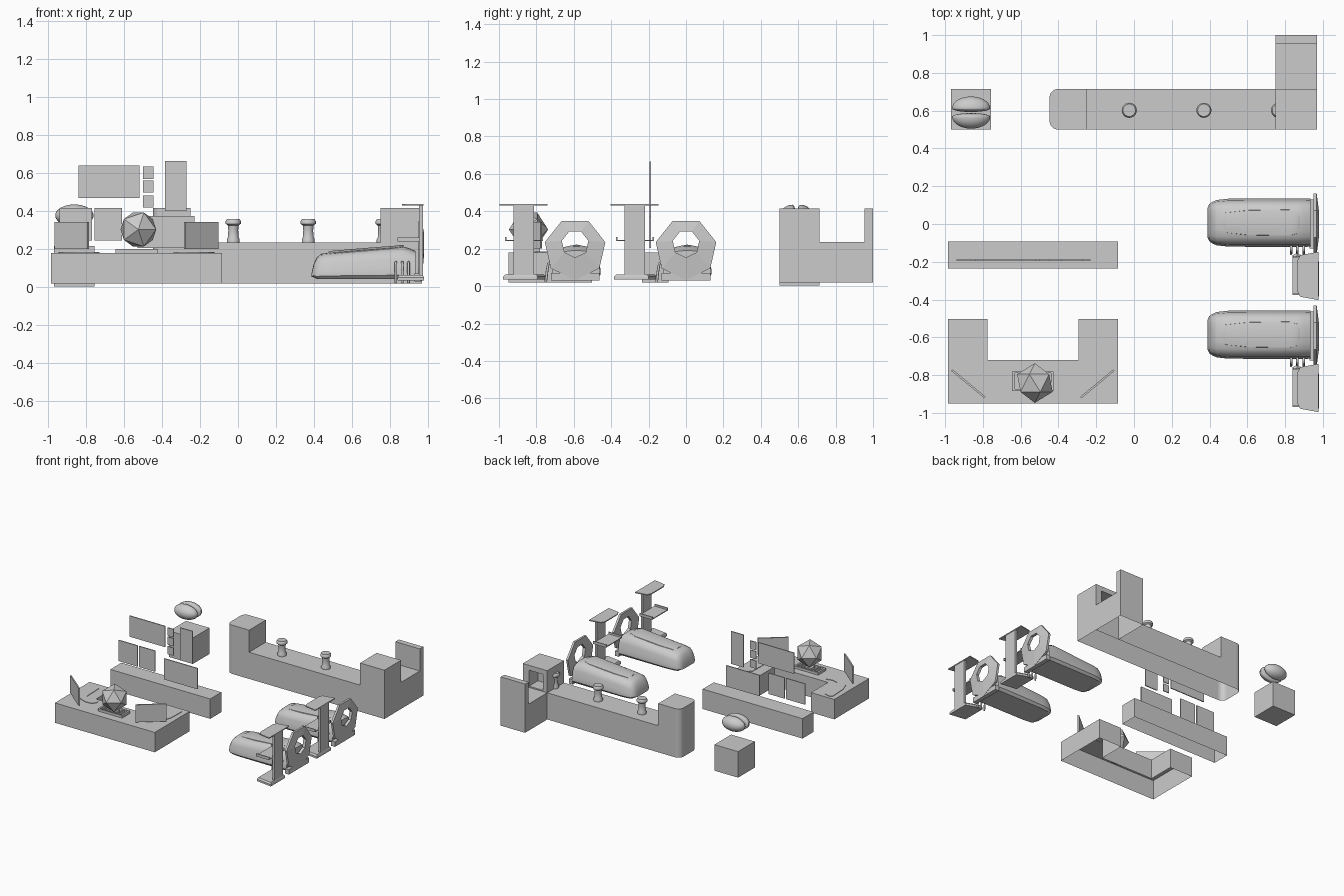
import bpy, bmesh, math
from mathutils import Matrix

if "Cube" in bpy.data.objects:
    bpy.data.objects.remove(bpy.data.objects["Cube"])


def finish(bm, name, smooth=False):
    bmesh.ops.recalc_face_normals(bm, faces=bm.faces)
    me = bpy.data.meshes.new(name)
    bm.to_mesh(me)
    bm.free()
    ob = bpy.data.objects.new(name, me)
    bpy.context.collection.objects.link(ob)
    bpy.ops.object.select_all(action='DESELECT')
    bpy.context.view_layer.objects.active = ob
    ob.select_set(True)
    if smooth:
        bpy.ops.object.shade_smooth_by_angle(angle=math.radians(35))
    return ob


def prism(name, pts, lo, hi, axis='z'):
    """Extrude a 2D outline along an axis."""
    put = {'z': lambda p, t: (p[0], p[1], t),
           'y': lambda p, t: (p[0], t, p[1]),
           'x': lambda p, t: (t, p[0], p[1])}[axis]
    bm = bmesh.new()
    a = [bm.verts.new(put(p, lo)) for p in pts]
    b = [bm.verts.new(put(p, hi)) for p in pts]
    bm.faces.new(a)
    bm.faces.new(b)
    for i in range(len(pts)):
        j = (i + 1) % len(pts)
        bm.faces.new((a[i], a[j], b[j], b[i]))
    return finish(bm, name)


def box(name, x0, x1, y0, y1, z0, z1):
    return prism(name, [(x0, y0), (x1, y0), (x1, y1), (x0, y1)], z0, z1)


def loft(name, rings, caps=True, close=False):
    """Skin a row of closed rings."""
    bm = bmesh.new()
    vs = [[bm.verts.new(p) for p in r] for r in rings]
    pairs = list(zip(vs, vs[1:])) + ([(vs[-1], vs[0])] if close else [])
    for a, b in pairs:
        for i in range(len(a)):
            j = (i + 1) % len(a)
            bm.faces.new((a[i], a[j], b[j], b[i]))
    if caps and not close:
        bm.faces.new(vs[0])
        bm.faces.new(vs[-1])
    return finish(bm, name, not close)


def open_bottom(ob):
    bm = bmesh.new()
    bm.from_mesh(ob.data)
    bad = [f for f in bm.faces if f.normal.z < -.9 and f.calc_center_median().z < .03]
    bmesh.ops.delete(bm, geom=bad, context='FACES_ONLY')
    bm.to_mesh(ob.data)
    bm.free()


# Long counter with rounded left end, niche in the tall right block
counter = prism('counter', [(-.447, .018), (.97, .018), (.97, .415), (.75, .415), (.75, .235),
                            (-.25, .235), (-.25, .415), (-.447, .415)], .5, .715, 'y')
bm = bmesh.new()
bm.from_mesh(counter.data)
ends = [e for e in bm.edges if all(v.co.x < -.44 for v in e.verts)
        and abs(e.verts[0].co.z - e.verts[1].co.z) > .1]
bmesh.ops.bevel(bm, geom=ends, offset=.045, segments=6, profile=.5, affect='EDGES')
bm.to_mesh(counter.data)
bm.free()
niche = box('niche_cutter', .79, .915, .6, .8, .245, .375)
niche.hide_render = True
niche.hide_viewport = False
cut = counter.modifiers.new('niche', 'BOOLEAN')
cut.operation, cut.object, cut.solver = 'DIFFERENCE', niche, 'EXACT'
bpy.context.view_layer.objects.active = counter
bpy.ops.object.modifier_apply(modifier='niche')
bpy.data.objects.remove(niche)
open_bottom(counter)
wing = prism('counter_wing', [(.715, .018), (1, .018), (1, .415), (.955, .415), (.955, .235), (.715, .235)],
             .75, .97, 'x')
open_bottom(wing)

# Turned bollards on the counter
for k, x in enumerate((-.025, .37, .765)):
    prof = [(.034, .235), (.034, .25), (.028, .262), (.026, .30), (.029, .325), (.04, .333), (.04, .347), (.033, .358)]
    loft(f'bollard_{k}', [[(x + r * math.cos(i * math.tau / 20), .602 + r * math.sin(i * math.tau / 20), z)
                           for i in range(20)] for r, z in prof])

# Cube pedestal with a floating two-lobed bean
box('pedestal', -.97, -.757, .5, .715, .004, .216)
for s in (1, -1):
    bm = bmesh.new()
    bmesh.ops.create_uvsphere(bm, u_segments=28, v_segments=16, radius=1)
    for v in bm.verts:
        x, y, z = v.co
        v.co = (-.862 + .101 * x, .59 + s * (.022 + (.063 if y > 0 else .019) * y), .377 + .058 * z)
    finish(bm, f'bean_lobe_{"back" if s > 0 else "front"}', True)

# U-shaped front console
open_bottom(prism('front_console', [(-.985, -.95), (-.085, -.95), (-.085, -.502), (-.295, -.502),
                                    (-.295, -.72), (-.775, -.72), (-.775, -.502), (-.985, -.502)], .018, .18))
# Curved inlays, angled screens
inlay = [(.41, -.54), (.385, -.525), (.345, -.535), (.325, -.56), (.32, -.72), (.295, -.755),
         (.25, -.765), (.2, -.755), (.195, -.775), (.22, -.805), (.27, -.81), (.33, -.79), (.38, -.75), (.405, -.68)]
for s, side in ((1, 'right'), (-1, 'left')):
    prism(f'inlay_{side}', [(-.535 + s * x, y) for x, y in inlay], .178, .184)
    prism(f'angled_screen_{side}', [(-.535 + s * x, y) for x, y in
                                    ((.25, -.915), (.258, -.922), (.433, -.777), (.425, -.77))], .2, .342)

# Icosahedron on a framed tray
bm = bmesh.new()
bmesh.ops.create_icosphere(bm, subdivisions=1, radius=.105,
                           matrix=Matrix.Translation((-.525, -.842, .303)) @ Matrix.Rotation(math.pi / 2, 4, 'X'))
finish(bm, 'icosahedron')
for n, b in enumerate([(-.645, -.425, -.884, -.874), (-.645, -.425, -.79, -.78), (-.645, -.63, -.874, -.79),
                       (-.44, -.425, -.874, -.79), (-.6, -.59, -.874, -.79), (-.48, -.47, -.874, -.79)]):
    box(f'tray_bar_{n}', *b, .18, .2)
box('tray_stem', -.56, -.5, -.86, -.81, .12, .2)

# Rear console with upright screens
open_bottom(box('rear_console', -.985, -.085, -.236, -.093, .018, .18))
screens = [(-.94, -.77, .245, .415), (-.755, -.612, .245, .415), (-.84, -.52, .47, .64), (-.5, -.445, .57, .635),
           (-.5, -.445, .497, .56), (-.5, -.445, .42, .483), (-.385, -.272, .4, .665), (-.53, -.23, .205, .375)]
for n, (x0, x1, z0, z1) in enumerate(screens):
    box(f'screen_{n}', x0, x1, -.196, -.188, z0, z1)


def section(x, cy, w, zb, zt):
    """Flat-bottomed pod cross-section."""
    h = zt - zb
    half = [(.86, 0), (1, .12), (1, .3), (.95, .42), (.92, .62), (.8, .83), (.6, .94), (.3, .99)]
    return ([(x, cy + w * a, zb + h * b) for a, b in half] + [(x, cy, zt)]
            + [(x, cy - w * a, zb + h * b) for a, b in reversed(half)])


# Two pods, each with heptagon ring, stand and pipes
for k, y in enumerate((0, -.593)):
    loft(f'pod_body_{k}', [section(x, y + .007, w, .042 + .01 * (x < .4), zt) for x, w, zt in
                           [(.388, .075, .075), (.398, .098, .12), (.415, .11, .155), (.438, .12, .175), (.5, .127, .183),
                            (.7, .128, .2), (.86, .128, .216), (.9, .128, .205), (.935, .127, .19)]])
    lid = [(.475, .045, .182), (.485, .055, .187), (.6, .068, .197), (.82, .072, .214), (.865, .06, .219), (.875, .055, .214)]
    loft(f'pod_lid_{k}', [[(x, y + .007 + w * t, z - .012 * t * t + d) for t, d in
                           ((-1, -.01), (-.95, .003), (0, .003), (.95, .003), (1, -.01))] for x, w, z in lid])

    def hept(r, x, zc):
        return [(x, y + r * math.sin((i + .5) * math.tau / 7), zc + r * math.cos((i + .5) * math.tau / 7))
                for i in range(7)]
    loft(f'pod_ring_{k}', [hept(.166, .95, .198), hept(.166, .967, .198), hept(.073, .979, .226),
                           hept(.073, .955, .226)], close=True)
    box(f'ring_foot_{k}', .93, .965, y - .13, y + .13, .03, .07)

    # Stand: base, post, top visor, mid shelf
    base = [(.84, -.365), (.98, -.385), (.98, -.2), (.86, -.155), (.84, -.165)]
    cx, cy = .91, -.27
    loft(f'stand_base_{k}', [[(cx + (px - cx) * s, y + cy + (py - cy) * s, z) for px, py in base]
                             for s, z in ((1, .035), (1, .05), (.9, .062))])
    box(f'stand_post_{k}', .955, .975, y - .33, y - .22, .05, .433)
    prism(f'stand_visor_{k}', [(.865, y - .355), (.88, y - .385), (.978, y - .403), (.978, y - .147),
                               (.88, y - .165), (.865, y - .195)], .43, .438)
    prism(f'stand_shelf_{k}', [(y - .375, .262), (y - .375, .24), (y - .172, .24), (y - .172, .262),
                               (y - .18, .262), (y - .18, .247), (y - .367, .247), (y - .367, .262)], .84, .957, 'x')
    # Feed pipes
    for n in range(3):
        x = .832 + .033 * n
        path = [(-.115, .115), (-.13, .13), (-.143, .12), (-.15, .08), (-.157, .02)]
        cu = bpy.data.curves.new(f'pipe_{k}_{n}', 'CURVE')
        cu.dimensions, cu.bevel_depth, cu.bevel_resolution, cu.use_fill_caps = '3D', .007, 2, True
        sp = cu.splines.new('POLY')
        sp.points.add(len(path) - 1)
        for p, (py, pz) in zip(sp.points, path):
            p.co = (x, y + py, pz, 1)
        bpy.context.collection.objects.link(bpy.data.objects.new(f'pipe_{k}_{n}', cu))
